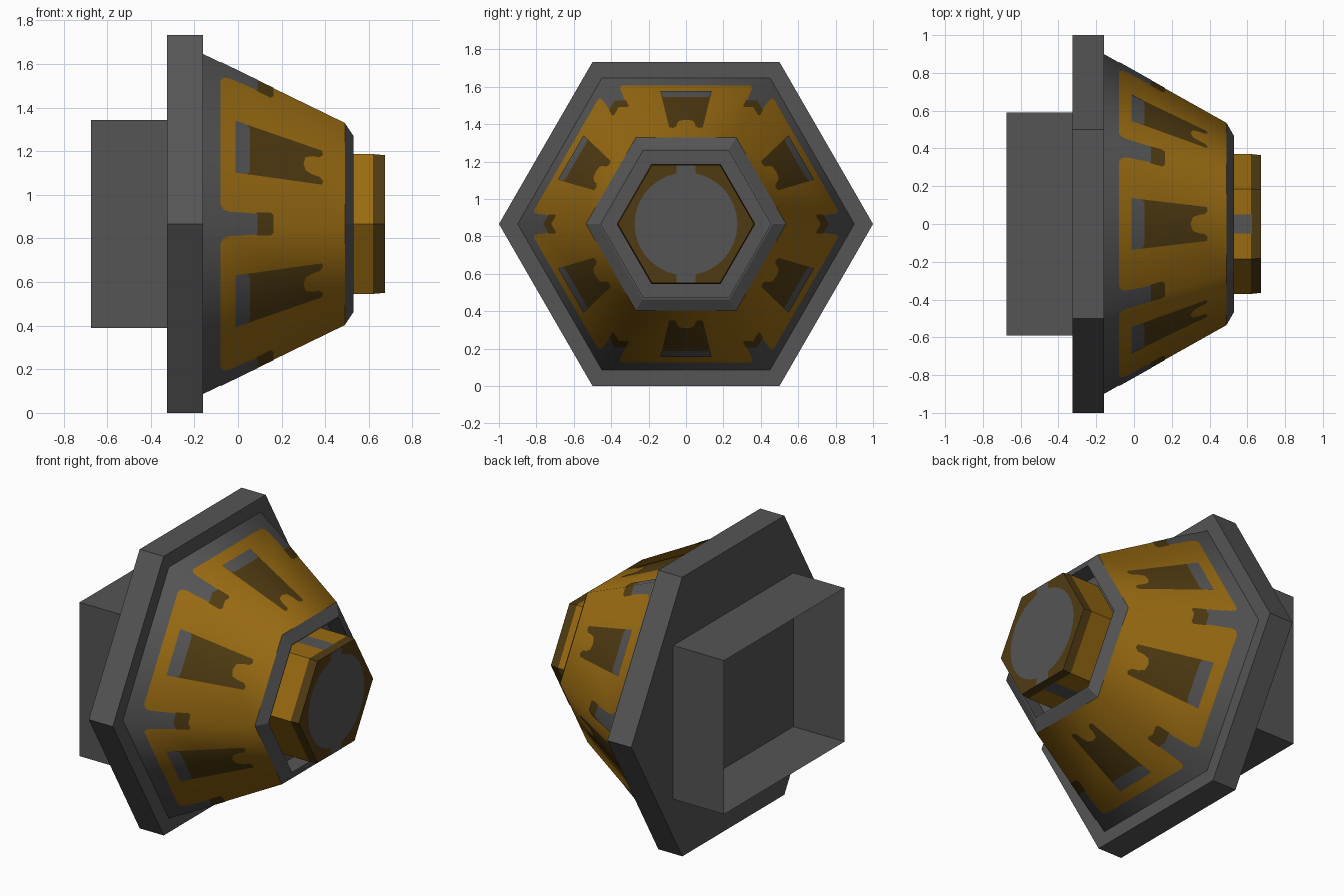
import bpy, bmesh, math
from mathutils import Vector

cube = bpy.data.objects.get("Cube")
if cube:
    bpy.data.objects.remove(cube, do_unlink=True)

CZ = 0.866
TAN30 = math.tan(math.radians(30))
COS30 = math.cos(math.radians(30))


def material(name, rgb):
    m = bpy.data.materials.new(name)
    m.use_nodes = True
    m.diffuse_color = (*rgb, 1)
    m.node_tree.nodes["Principled BSDF"].inputs["Base Color"].default_value = (*rgb, 1)
    return m


MATS = [material("dark grey", (0.09, 0.09, 0.09)),
        material("amber", (0.32, 0.147, 0.006)),
        material("dark brown", (0.08, 0.044, 0.006))]
GREY, AMBER, BROWN = range(3)


def finish(name, bm):
    me = bpy.data.meshes.new(name)
    bm.to_mesh(me)
    bm.free()
    for m in MATS:
        me.materials.append(m)
    ob = bpy.data.objects.new(name, me)
    ob.location.z = CZ
    bpy.context.collection.objects.link(ob)
    return ob


def hex_lathe(name, profile, colours, start=None, end=None):
    """Six-sided sweep of (x, radius) points around the x axis, with optional caps."""
    bm = bmesh.new()
    rings = []
    for x, r in profile:
        rings.append([bm.verts.new((x, r * math.cos(k * math.pi / 3), r * math.sin(k * math.pi / 3)))
                      for k in range(6)])
    for a, b, c in zip(rings, rings[1:], colours):
        for k in range(6):
            j = (k + 1) % 6
            bm.faces.new((a[k], a[j], b[j], b[k])).material_index = c
    if start is not None:
        bm.faces.new(rings[0][::-1]).material_index = start
    if end is not None:
        bm.faces.new(rings[-1]).material_index = end
    return finish(name, bm)


def cone_radius(x):
    return 0.9 + (x + 0.16) * (0.535 - 0.9) / 0.65


def cone_apothem(x):
    return cone_radius(x) * COS30


def round_shading(ob):
    """Blend the shading around the six cone sides."""
    me = ob.data
    me.polygons.foreach_set("use_smooth", [True] * len(me.polygons))
    normals = []
    for v in me.vertices:
        r = cone_radius(v.co.x)
        normals.append(Vector((0.42, v.co.y / r, v.co.z / r)).normalized())
    me.normals_split_custom_set_from_vertices(normals)


def add_plate(bm, side, points, apothem, lift, colour):
    """Flat polygon of (x, sideways) points lying on one hexagon side."""
    a = math.radians(30 + 60 * side)
    n, u = Vector((0, math.cos(a), math.sin(a))), Vector((0, -math.sin(a), math.cos(a)))
    f = bm.faces.new([bm.verts.new(Vector((x, 0, 0)) + n * (apothem(x) + lift) + u * t)
                      for x, t in points])
    f.material_index = colour
    f.normal_update()
    if f.normal.dot(n) < 0:
        f.normal_flip()


def mirrored(half):
    return half + [(x, -t) for x, t in reversed(half) if t]


# Rear socket: an open thin-walled box
bm = bmesh.new()
corners = [(0.59, 0.477), (-0.59, 0.477), (-0.59, -0.477), (0.59, -0.477)]
back, front = [[bm.verts.new((x, y, z)) for y, z in corners] for x in (-0.675, -0.325)]
for i in range(4):
    j = (i + 1) % 4
    bm.faces.new((back[i], back[j], front[j], front[i]))
finish("rear_socket", bm)

# Flange, cone body and recessed collar
hex_lathe("flange", [(-0.325, 1), (-0.16, 1)], [GREY], GREY, GREY)
cone = hex_lathe("cone_body", [(x, cone_radius(x)) for x in (-0.16, -0.08, 0.49)], [GREY, AMBER])
round_shading(cone)
hex_lathe("collar", [(0.49, 0.535), (0.53, 0.465), (0.53, 0.455), (0.42, 0.455)],
          [GREY] * 3, end=GREY)

# Windows in the middle of every cone side
window = mirrored([(-0.012, 0.137), (0.385, 0.09), (0.39, 0.07), (0.375, 0.052),
                   (0.34, 0.048), (0.31, 0.035), (0.3, 0)])
window_pane = mirrored([(-0.012, 0.137), (0.04, 0.131), (0.052, 0.12), (0.055, 0.1)])
bm = bmesh.new()
for side in range(6):
    add_plate(bm, side, window, cone_apothem, 0.002, BROWN)
    add_plate(bm, side, window_pane, cone_apothem, 0.004, GREY)
round_shading(finish("cone_windows", bm))

# Notches wrapping every cone edge, given as (x, distance from the edge)
notch = [(-0.08, 0.1), (-0.065, 0.075), (-0.04, 0.065), (0.09, 0.055)]
notch_tip = [(0.085, 0.06), (0.15, 0.06), (0.163, 0.045)]
bm = bmesh.new()
for side in range(6):
    for sign in (1, -1):
        for shape, lift, colour in ((notch, 0.003, GREY), (notch_tip, 0.002, BROWN)):
            path = shape + [(shape[-1][0], 0), (shape[0][0], 0)]
            pts = [(x, sign * ((cone_apothem(x) + lift) * TAN30 - d)) for x, d in path]
            add_plate(bm, side, pts, cone_apothem, lift, colour)
round_shading(finish("edge_notches", bm))

# Nose plug with a darker rim
hex_lathe("nose_plug", [(0.42, 0.37), (0.62, 0.37), (0.673, 0.364)], [AMBER, BROWN], end=BROWN)

# Grey stripes on the plug's top and bottom, and the disc on its end
bm = bmesh.new()
for side in (1, 4):
    add_plate(bm, side, mirrored([(0.42, 0.05), (0.625, 0.05)]),
              lambda x: 0.37 * COS30, 0.002, GREY)
finish("plug_stripes", bm)

bm = bmesh.new()
disc = [(0.275 * math.cos(i * math.pi / 16), 0.275 * math.sin(i * math.pi / 16)) for i in range(32)]
bar = [(-0.05, -0.315), (0.05, -0.315), (0.05, 0.315), (-0.05, 0.315)]
for x, outline in ((0.675, disc), (0.6745, bar)):
    bm.faces.new([bm.verts.new((x, y, z)) for y, z in outline])
finish("plug_end_disc", bm)
